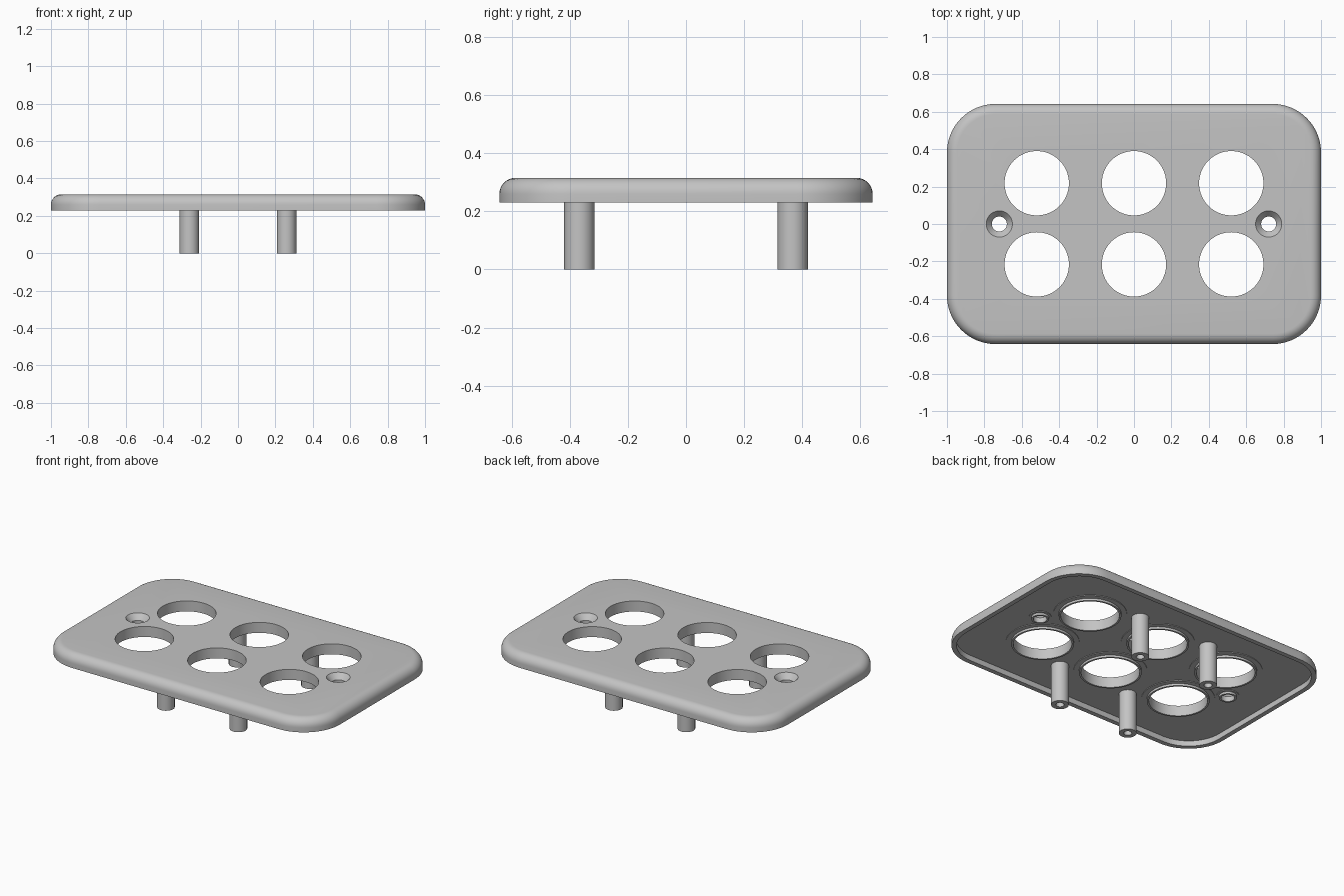
import bpy, bmesh, math

cube = bpy.data.objects.get("Cube")
if cube:
    bpy.data.objects.remove(cube, do_unlink=True)

HALF_X, HALF_Y, CORNER = 1.0, 0.642, 0.26
BOTTOM, TOP, FLOOR, LIP = 0.23, 0.315, 0.265, 0.247
FILLET, WALL = 0.055, 0.03
HOLE_R, SCREW_R = 0.172, 0.04

grey = bpy.data.materials.new("light grey plastic")
grey.use_nodes = True
colour = (0.55, 0.55, 0.55, 1)
grey.diffuse_color = colour
grey.node_tree.nodes["Principled BSDF"].inputs["Base Color"].default_value = colour


def finish(name, bm, loc=(0, 0, 0)):
    bmesh.ops.recalc_face_normals(bm, faces=bm.faces)
    mesh = bpy.data.meshes.new(name)
    bm.to_mesh(mesh)
    bm.free()
    obj = bpy.data.objects.new(name, mesh)
    obj.location = loc
    mesh.materials.append(grey)
    bpy.context.collection.objects.link(obj)
    return obj


def smooth(obj):
    bpy.ops.object.select_all(action="DESELECT")
    obj.select_set(True)
    bpy.context.view_layer.objects.active = obj
    bpy.ops.object.shade_smooth_by_angle(angle=math.radians(32))


def bridge(bm, a, b):
    for i in range(len(a)):
        j = (i + 1) % len(a)
        bm.faces.new((a[i], a[j], b[j], b[i]))


def lathe(name, profile, x, y, closed=False, steps=64):
    """Revolve (radius, z) points; cap the ends, or join them when closed."""
    bm = bmesh.new()
    turns = [2 * math.pi * i / steps for i in range(steps)]
    rings = [[bm.verts.new((r * math.cos(t), r * math.sin(t), z)) for t in turns]
             for r, z in profile]
    for a, b in zip(rings, rings[1:]):
        bridge(bm, a, b)
    if closed:
        bridge(bm, rings[-1], rings[0])
    else:
        bm.faces.new(rings[0])
        bm.faces.new(rings[-1])
    return finish(name, bm, (x, y, 0))


def rounded_ring(bm, inset, z, steps=16):
    """Rounded rectangle outline, moved inward by inset."""
    verts = []
    for k, (sx, sy) in enumerate(((1, 1), (-1, 1), (-1, -1), (1, -1))):
        for i in range(steps + 1):
            t = math.pi / 2 * (k + i / steps)
            r = CORNER - inset
            verts.append(bm.verts.new((sx * (HALF_X - CORNER) + r * math.cos(t),
                                       sy * (HALF_Y - CORNER) + r * math.sin(t), z)))
    return verts


# Hollow cover plate: inner floor, rim, outer wall, rounded edge, top
outline = [(WALL, FLOOR), (WALL, BOTTOM), (0, BOTTOM)]
for i in range(9):
    t = math.pi / 2 * i / 8
    outline.append((FILLET * (1 - math.cos(t)), TOP - FILLET * (1 - math.sin(t))))
bm = bmesh.new()
rings = [rounded_ring(bm, inset, z) for inset, z in outline]
for a, b in zip(rings, rings[1:]):
    bridge(bm, a, b)
bm.faces.new(rings[0])
bm.faces.new(rings[-1])
plate = finish("cover_plate", bm)

# Cutters for the six round openings and two countersunk screw holes
openings = [(x, y) for x in (-0.52, 0, 0.52) for y in (-0.216, 0.218)]
screws = [(-0.72, 0), (0.72, 0)]
cutters = [lathe("opening_cutter", [(HOLE_R, 0.1), (HOLE_R, 0.5)], x, y)
           for x, y in openings]
cutters += [lathe("screw_cutter", [(SCREW_R, 0.1), (SCREW_R, 0.28),
                                   (0.07, TOP), (0.07, 0.4)], x, y)
            for x, y in screws]
bpy.context.view_layer.objects.active = plate
for cutter in cutters:
    cutter.hide_render = True
    mod = plate.modifiers.new("hole", "BOOLEAN")
    mod.operation = "DIFFERENCE"
    mod.solver = "EXACT"
    mod.object = cutter
    bpy.ops.object.modifier_apply(modifier=mod.name)
for cutter in cutters:
    bpy.data.objects.remove(cutter, do_unlink=True)
smooth(plate)

# Stepped collars under the openings and the screw holes
def collar(name, inner, lip, step, x, y):
    shelf = FLOOR - 0.004
    smooth(lathe(name, [(inner, FLOOR), (inner, LIP), (lip, LIP), (lip, shelf),
                        (step, shelf), (step, FLOOR)], x, y, closed=True))


for x, y in openings:
    collar("opening_collar", HOLE_R, 0.184, 0.216, x, y)
for x, y in screws:
    collar("screw_collar", SCREW_R, 0.052, 0.066, x, y)

# Four mounting posts with a bore in the foot
for x in (-0.26, 0.26):
    for y in (-0.367, 0.367):
        smooth(lathe("mounting_post", [(0.052, FLOOR + 0.005), (0.052, 0), (0.024, 0),
                                       (0.024, 0.18)], x, y, steps=40))
